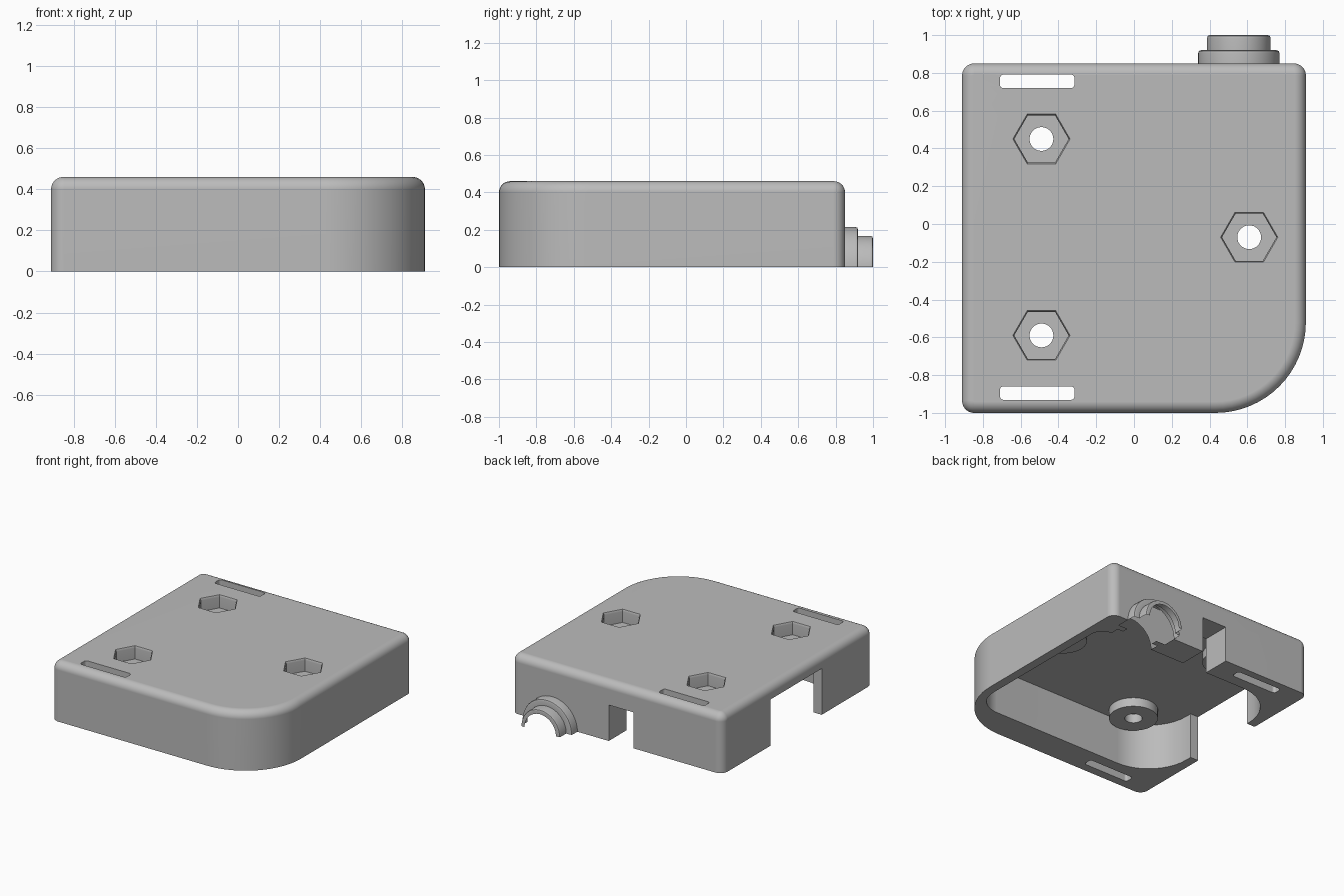
import bpy, bmesh, math

if "Cube" in bpy.data.objects:
    bpy.data.objects.remove(bpy.data.objects["Cube"])

grey = bpy.data.materials.new("light_grey")
grey.diffuse_color = (0.5, 0.5, 0.5, 1)
grey.use_nodes = True
grey.node_tree.nodes["Principled BSDF"].inputs["Base Color"].default_value = grey.diffuse_color


def loft(name, rings):
    """Solid through a list of rings with equal point counts, capped at both ends."""
    bm = bmesh.new()
    loops = [[bm.verts.new(p) for p in ring] for ring in rings]
    n = len(loops[0])
    for a, b in zip(loops, loops[1:]):
        for i in range(n):
            j = (i + 1) % n
            bm.faces.new((a[i], a[j], b[j], b[i]))
    bm.faces.new(loops[0][::-1])
    bm.faces.new(loops[-1])
    bmesh.ops.recalc_face_normals(bm, faces=bm.faces)
    me = bpy.data.meshes.new(name)
    bm.to_mesh(me)
    bm.free()
    me.materials.append(grey)
    ob = bpy.data.objects.new(name, me)
    bpy.context.collection.objects.link(ob)
    return ob


def outline(x0, x1, y0, y1, radii, z, inset=0, n=10):
    """Rounded rectangle ring; radii run front-left, front-right, back-right, back-left."""
    pts = []
    corners = [(x0, y0, 1, 1), (x1, y0, -1, 1), (x1, y1, -1, -1), (x0, y1, 1, -1)]
    for k, ((x, y, sx, sy), r) in enumerate(zip(corners, radii)):
        for i in range(n + 1):
            a = math.pi + (k + i / n) * math.pi / 2
            pts.append((x + sx * r + (r - inset) * math.cos(a),
                        y + sy * r + (r - inset) * math.sin(a), z))
    return pts


def prism(name, x0, x1, y0, y1, radii, z0, z1):
    return loft(name, [outline(x0, x1, y0, y1, radii, z) for z in (z0, z1)])


def disc(name, c, profile, n=48, axis="z"):
    """Turned solid from (radius, position) pairs along z or y."""
    rings = []
    for r, t in profile:
        ring = []
        for i in range(n):
            a = 2 * math.pi * i / n
            u, v = c[0] + r * math.cos(a), c[1] + r * math.sin(a)
            ring.append((u, v, t) if axis == "z" else (u, t, v))
        rings.append(ring)
    return loft(name, rings)


def combine(target, tool, op):
    m = target.modifiers.new("cut", "BOOLEAN")
    m.operation, m.solver, m.object = op, "EXACT", tool
    bpy.context.view_layer.objects.active = target
    bpy.ops.object.modifier_apply(modifier=m.name)
    bpy.data.objects.remove(tool)


def cut(target, tool):
    combine(target, tool, "DIFFERENCE")


# Outer shell block with rounded top edge
H, F = 0.46, 0.06
box = (-0.91, 0.91, -1.0, 0.85, (0.064, 0.48, 0.064, 0.064))
rings = [outline(*box, 0, n=16)]
for i in range(9):
    a = i / 8 * math.pi / 2
    rings.append(outline(*box, H - F + F * math.sin(a), F * (1 - math.cos(a)), n=16))
case = loft("enclosure_cover", rings)

# Stepped half-round cable gland on the back
GX = 0.555
gland = disc("gland", (GX, 0), [(0.215, 0.75), (0.215, 0.905), (0.211, 0.916), (0.2, 0.92),
                                (0.168, 0.92), (0.168, 0.985), (0.164, 0.996), (0.153, 1.0)],
             64, "y")
combine(case, gland, "UNION")
cut(case, prism("below", -2, 2, -2, 2, (0.1,) * 4, -1, 0))

# Inner cavity, leaving a round boss under every bolt
bolts = [(-0.49, 0.45), (-0.49, -0.59), (0.61, -0.07)]
cavity = prism("cavity", -0.84, 0.84, -0.77, 0.63, (0.35, 0.2, 0.1, 0.35), -0.1, 0.36)
for b in bolts:
    cut(cavity, disc("boss", b, [(0.175, 0.29), (0.175, 0.6)]))
cut(case, cavity)

# Left side opening, back notch
cut(case, prism("side_opening", -1.2, -0.75, -0.37, 0.26, (0.001,) * 4, -0.1, 0.36))
cut(case, prism("back_notch", -0.145, 0.07, 0.55, 1.2, (0.001,) * 4, -0.1, 0.28))

# Stepped cable channel through the gland
cut(case, disc("channel", (GX, 0), [(0.185, 0.55), (0.185, 0.70), (0.135, 0.70), (0.135, 0.78),
                                    (0.165, 0.78), (0.165, 0.88), (0.135, 0.88), (0.135, 1.1)],
               48, "y"))

# Hex nut pockets with bolt holes
for b in bolts:
    cut(case, disc("nut_pocket", b, [(0.144, 0.36), (0.144, 0.445), (0.152, 0.461),
                                     (0.152, 0.6)], 6))
    cut(case, disc("bolt_hole", b, [(0.063, 0.1), (0.063, 0.6)], 32))

# Strap slots
for y in (0.755, -0.895):
    cut(case, prism("strap_slot", -0.71, -0.315, y - 0.036, y + 0.036, (0.02,) * 4, -0.1, 0.6))

# Smooth curved surfaces
bpy.ops.object.select_all(action="DESELECT")
case.select_set(True)
bpy.context.view_layer.objects.active = case
bpy.ops.object.shade_smooth_by_angle(angle=math.radians(30))
wn = case.modifiers.new("even_normals", "WEIGHTED_NORMAL")
wn.keep_sharp = True
